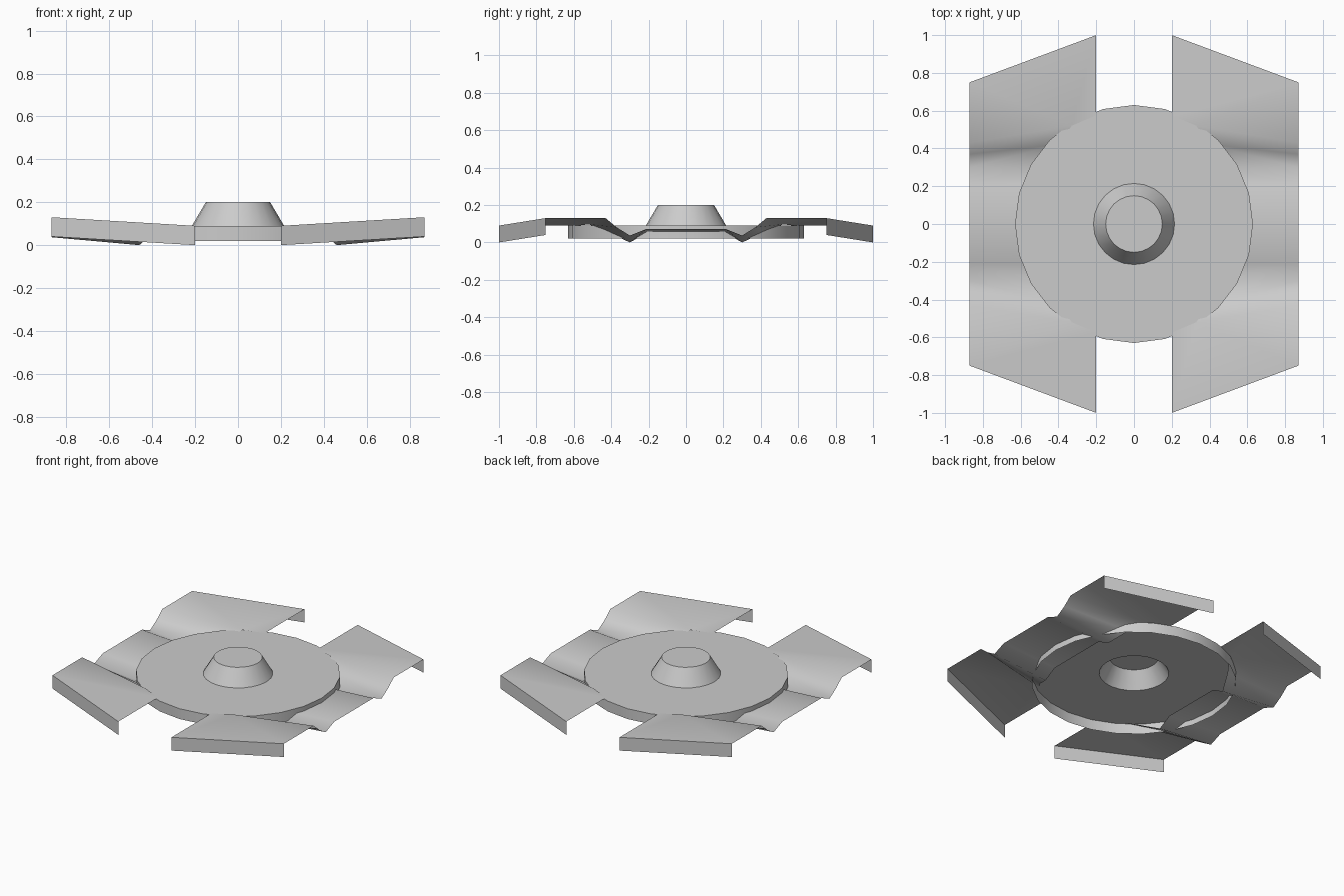
import bpy, bmesh, math

if "Cube" in bpy.data.objects:
    bpy.data.objects.remove(bpy.data.objects["Cube"])


def make_object(name, bm, angle):
    bmesh.ops.remove_doubles(bm, verts=bm.verts, dist=1e-4)
    bmesh.ops.recalc_face_normals(bm, faces=bm.faces)
    # open sheets: make sure the upper side is the outside
    if sum(f.normal.z * f.calc_area() for f in bm.faces) < 0:
        bmesh.ops.reverse_faces(bm, faces=bm.faces)
    mesh = bpy.data.meshes.new(name)
    bm.to_mesh(mesh)
    bm.free()
    ob = bpy.data.objects.new(name, mesh)
    bpy.context.collection.objects.link(ob)
    bpy.ops.object.select_all(action='DESELECT')
    ob.select_set(True)
    bpy.context.view_layer.objects.active = ob
    bpy.ops.object.shade_smooth_by_angle(angle=math.radians(angle))
    return ob


# Open-bottomed round cover with a hollow conical hub, turned from one profile
def round_cover(sides=24):
    profile = [(0.63, 0.02), (0.63, 0.09), (0.215, 0.09), (0.15, 0.2)]
    bm = bmesh.new()
    rings = [[bm.verts.new((r * math.cos(2 * math.pi * i / sides),
                            r * math.sin(2 * math.pi * i / sides), z))
              for i in range(sides)] for r, z in profile]
    for a, b in zip(rings, rings[1:]):
        for i in range(sides):
            j = (i + 1) % sides
            bm.faces.new((a[i], a[j], b[j], b[i]))
    bm.faces.new(rings[-1])
    make_object("round_cover", bm, 30)


# Folded side wing: outer and inner edge rows, mirrored front to back
def side_wing(name, side):
    outer = [(.87, 0, .073), (.87, .21, .073), (.87, .3, .037),
             (.87, .37, .08), (.87, .43, .13)]
    inner = [(.46, 0, .05), (.46, .21, .05), (.46, .3, 0),
             (.40, .42, .055), (.33, .52, .097)]
    end_outer, end_inner = (.87, .75, .13), (.2, 1, .09)
    slot_corner = (.2, .575, .09)
    drop = lambda p: (p[0], p[1], p[2] - .09)
    bm = bmesh.new()
    for my in (1, -1):
        def face(*pts):
            bm.faces.new([bm.verts.new((x * side, y * my, z)) for x, y, z in pts])
        for i in range(4):
            face(outer[i], outer[i + 1], inner[i + 1], inner[i])
        # raised end panel and its hanging lip
        face(outer[4], end_outer, end_inner, slot_corner, inner[4])
        face(end_outer, drop(end_outer), drop(end_inner), end_inner)
    make_object(name, bm, 58)


round_cover()
side_wing("right_wing", 1)
side_wing("left_wing", -1)
